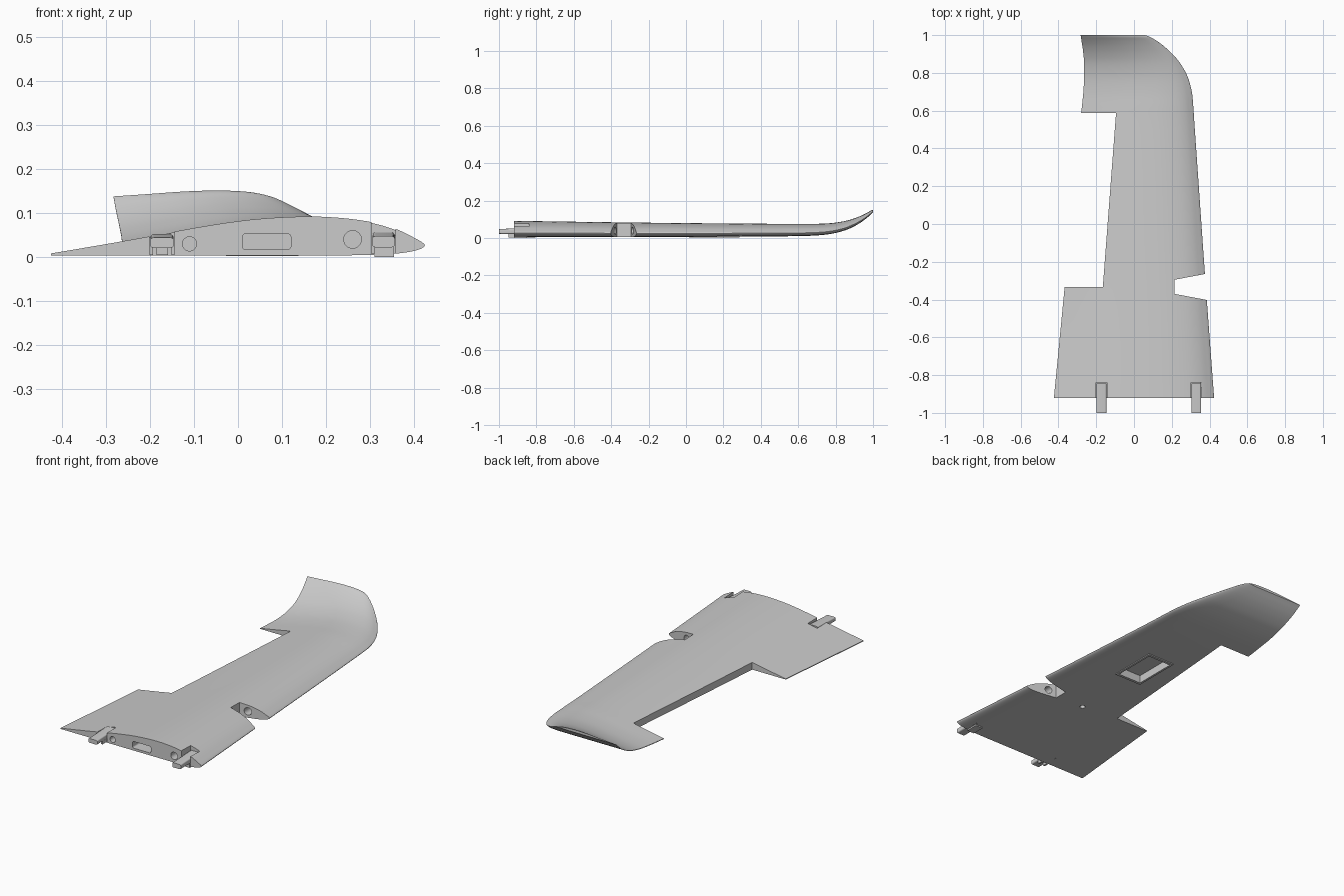
import bpy, bmesh, math

if "Cube" in bpy.data.objects:
    bpy.data.objects.remove(bpy.data.objects["Cube"])

grey = bpy.data.materials.new("light_grey")
grey.diffuse_color = (0.6, 0.6, 0.6, 1)
grey.use_nodes = True
grey.node_tree.nodes["Principled BSDF"].inputs["Base Color"].default_value = grey.diffuse_color


def make(name, bm):
    bmesh.ops.recalc_face_normals(bm, faces=bm.faces)
    me = bpy.data.meshes.new(name)
    bm.to_mesh(me)
    bm.free()
    me.materials.append(grey)
    ob = bpy.data.objects.new(name, me)
    bpy.context.collection.objects.link(ob)
    return ob


def smooth_path(pts, n):
    """Curve through control points, n steps per segment."""
    out = []
    for i in range(len(pts) - 1):
        p = [pts[max(0, min(len(pts) - 1, i + k))] for k in (-1, 0, 1, 2)]
        for s in range(n):
            t = s / n
            out.append([0.5 * (2 * b + (c - a) * t + (2 * a - 5 * b + 4 * c - d) * t ** 2
                        + (3 * b - a - 3 * c + d) * t ** 3) for a, b, c, d in zip(*p)])
    out.append(list(pts[-1]))
    return out


def prism(name, outline, axis, lo, hi):
    """Extrude a 2D outline along z (x, y outline) or y (x, z outline)."""
    bm = bmesh.new()
    place = (lambda a, b, h: (a, b, h)) if axis == 'z' else (lambda a, b, h: (a, h, b))
    rings = [[bm.verts.new(place(a, b, h)) for a, b in outline] for h in (lo, hi)]
    bm.faces.new(rings[0])
    bm.faces.new(rings[1])
    n = len(outline)
    for i in range(n):
        j = (i + 1) % n
        bm.faces.new((rings[0][i], rings[0][j], rings[1][j], rings[1][i]))
    return make(name, bm)


def rect(x0, x1, y0, y1):
    return [(x0, y0), (x1, y0), (x1, y1), (x0, y1)]


def rounded(x0, x1, y0, y1, r):
    return [(cx + r * math.cos(math.radians(q + k * 18)), cy + r * math.sin(math.radians(q + k * 18)))
            for cx, cy, q in ((x1 - r, y1 - r, 0), (x0 + r, y1 - r, 90),
                              (x0 + r, y0 + r, 180), (x1 - r, y0 + r, 270)) for k in range(6)]


def circle(x, y, r, n=32):
    return [(x + r * math.cos(2 * math.pi * i / n), y + r * math.sin(2 * math.pi * i / n)) for i in range(n)]


# Airfoil: chord fraction from trailing edge, height fraction
foil = smooth_path([(0, .05), (.13, .26), (.265, .49), (.38, .70), (.5, .88), (.6, .97), (.7, 1), (.79, .95),
                    (.87, .83), (.93, .65), (.97, .46), (.992, .34), (1, .26), (.992, .18), (.97, .11),
                    (.93, .05), (.87, .015), (.8, 0)], 3) + [[.4, 0], [0, 0]]

# Span stations: y, trailing edge x, leading edge x, underside z, thickness
stations = smooth_path([(-.92, -.424, .424, .004, .088), (-.3, -.364, .378, .005, .078),
                        (.2, -.318, .343, .007, .071), (.5, -.289, .322, .009, .067),
                        (.62, -.276, .314, .011, .065), (.7, -.268, .306, .014, .062),
                        (.78, -.264, .284, .023, .057), (.85, -.264, .245, .041, .05),
                        (.9, -.268, .203, .063, .042), (.94, -.273, .16, .087, .034),
                        (.97, -.278, .12, .11, .026), (.99, -.281, .085, .128, .02),
                        (1, -.283, .06, .137, .014)], 4)

# Wing skin lofted through the stations
bm = bmesh.new()
rings = [[bm.verts.new((te + u * (le - te), y, z + h * t)) for u, h in foil] for y, te, le, z, t in stations]
for a, b in zip(rings, rings[1:]):
    for i in range(len(foil)):
        j = (i + 1) % len(foil)
        bm.faces.new((a[i], a[j], b[j], b[i]))
bm.faces.new(rings[0])
bm.faces.new(rings[-1])
wing = make("wing_panel", bm)

# Cutters: control surface gap, leading edge notch, root sockets, hinge slots, underside bay
cutters = [
    prism("control_surface_gap", [(-.6, -.333), (-.165, -.333), (-.095, .588), (-.6, .588)], 'z', -.1, .3),
    prism("leading_edge_notch", [(.215, -.37), (.40, -.405), (.6, -.44), (.6, -.222), (.40, -.26), (.215, -.295)],
          'z', -.1, .3),
    prism("front_spar_socket", circle(.26, .04, .02), 'y', -1, -.2),
    prism("rear_pin_socket", circle(-.11, .03, .016), 'y', -1, -.86),
    prism("root_wire_slot", rounded(.01, .12, .017, .053, .008), 'y', -1, -.84),
    prism("rear_hinge_slot", rect(-.201, -.144, -1, -.84), 'z', .006, .3),
    prism("front_hinge_slot", rect(.303, .358, -1, -.84), 'z', .008, .3),
    prism("underside_bay", rect(-.015, .125, .03, .27), 'z', -.1, .045),
    prism("underside_wire_hole", circle(.05, -.355, .014, 24), 'z', -.1, .03),
]
bpy.context.view_layer.objects.active = wing
for c in cutters:
    m = wing.modifiers.new(c.name, 'BOOLEAN')
    m.object = c
    m.operation = 'DIFFERENCE'
    m.solver = 'EXACT'
    bpy.ops.object.modifier_apply(modifier=m.name)
for c in cutters:
    bpy.data.objects.remove(c)

# Thin frame around the underside bay
for k, r in enumerate((rect(-.027, -.015, .015, .285), rect(.125, .137, .015, .285),
                       rect(-.015, .125, .015, .03), rect(-.015, .125, .27, .285))):
    prism(f"bay_frame_{k + 1}", r, 'z', .002, .01)

# Locking tongues sticking out of the root
for side, x0, x1, z0, z1 in (("rear", -.199, -.146, .021, .052), ("front", .305, .356, .022, .056)):
    tongue = prism(side + "_tongue", rounded(x0, x1, z0, z1, .008), 'y', -1, -.845)
    # taper the outer tip
    for v in tongue.data.vertices:
        if v.co.y < -.99:
            v.co.z = z0 + (v.co.z - z0) * .75
prism("rear_tongue_guide_left", rect(-.194, -.184, .004, .024), 'y', -.95, -.85)
prism("rear_tongue_guide_right", rect(-.16, -.15, .004, .024), 'y', -.95, -.85)
prism("front_tongue_foot", rect(.31, .354, 0, .023), 'y', -.92, -.85)

# Smooth shading with crisp edges
for ob in bpy.data.objects:
    ob.select_set(True)
bpy.context.view_layer.objects.active = wing
bpy.ops.object.shade_smooth_by_angle(angle=math.radians(30))
